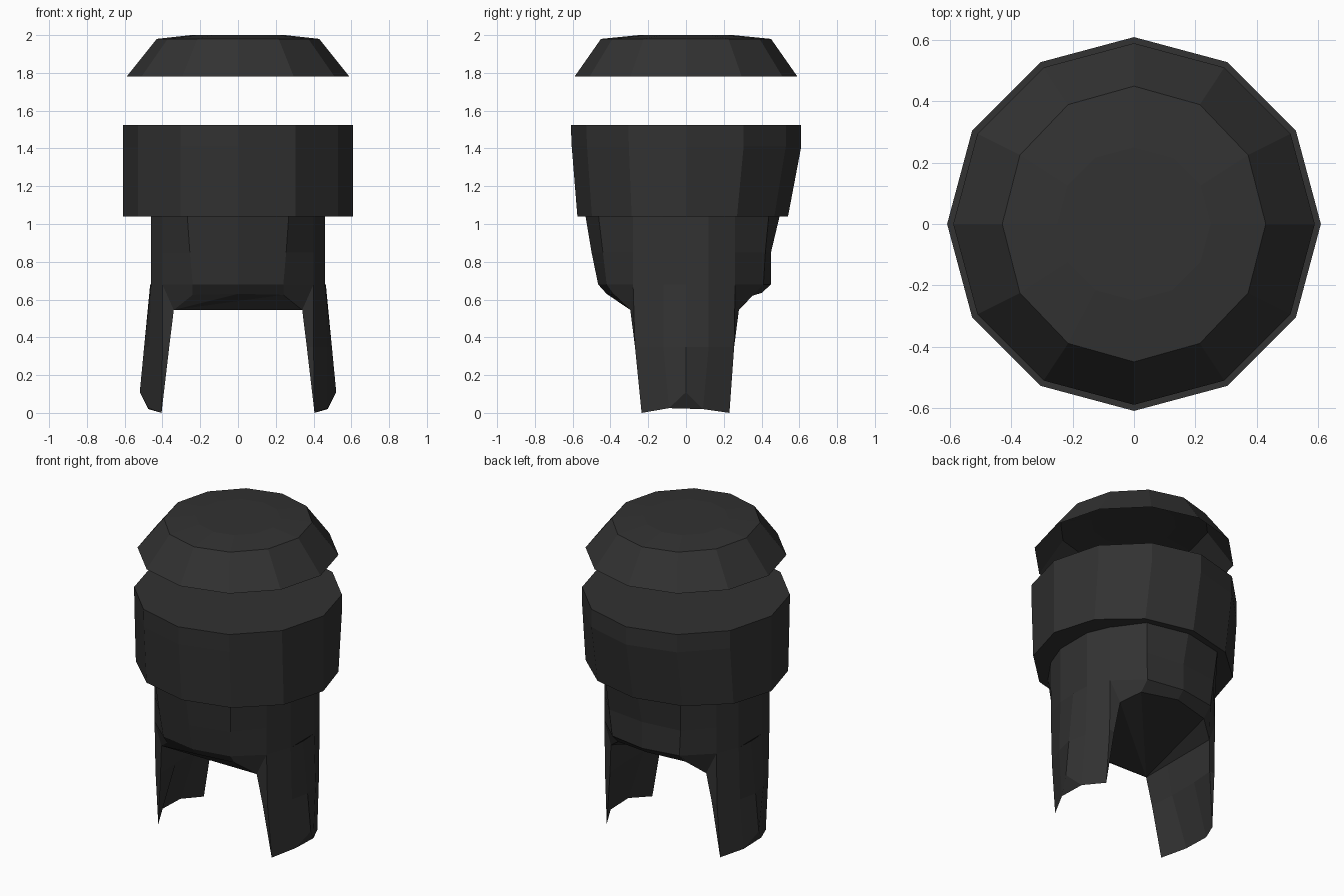
import bpy, bmesh, math

if "Cube" in bpy.data.objects:
    bpy.data.objects.remove(bpy.data.objects["Cube"])

dark = bpy.data.materials.new("dark_grey")
dark.diffuse_color = (0.032, 0.032, 0.032, 1)
dark.use_nodes = True
dark.node_tree.nodes["Principled BSDF"].inputs["Base Color"].default_value = dark.diffuse_color


def loft(name, rings, cap_start=True, cap_end=True, merge=False, fan=None):
    """Skin a stack of equal-length point rings into a flat-shaded mesh."""
    bm = bmesh.new()
    rows = [[bm.verts.new(p) for p in ring] for ring in rings]
    n = len(rows[0])
    for a, b in zip(rows, rows[1:]):
        for i in range(n):
            j = (i + 1) % n
            bm.faces.new((a[i], a[j], b[j], b[i]))
    if cap_start:
        bm.faces.new(rows[0])
    if fan is not None:
        # close the last ring with triangles spreading from one vertex
        end = rows[-1]
        for k in range(1, n - 1):
            bm.faces.new((end[fan], end[(fan + k) % n], end[(fan + k + 1) % n]))
    elif cap_end:
        bm.faces.new(rows[-1])
    if merge:
        bmesh.ops.remove_doubles(bm, verts=bm.verts, dist=0.0005)
    bmesh.ops.recalc_face_normals(bm, faces=bm.faces)
    mesh = bpy.data.meshes.new(name)
    bm.to_mesh(mesh)
    bm.free()
    mesh.materials.append(dark)
    obj = bpy.data.objects.new(name, mesh)
    bpy.context.collection.objects.link(obj)
    return obj


def dodecagon(z, rx, front, back):
    """12-sided ring whose front and back depths may differ."""
    pts = []
    for i in range(12):
        a = math.tau * i / 12
        s = math.sin(a)
        pts.append((rx * math.cos(a), s * (back if s > 0 else front), z))
    return pts


# Floating cap: open underneath, slightly domed top
loft("cap", [dodecagon(1.78, 0.59, 0.59, 0.59),
             dodecagon(1.98, 0.43, 0.45, 0.45),
             dodecagon(2.0, 0.25, 0.25, 0.25)], cap_start=False)

# Wide collar, tapering in depth towards the bottom
loft("collar", [dodecagon(1.04, 0.61, 0.575, 0.54),
                dodecagon(1.41, 0.61, 0.605, 0.61),
                dodecagon(1.525, 0.61, 0.61, 0.61)])


# Body: faceted front and back, shallow side plates; points run front to back
def body_ring(front, half, back):
    return [front] + half + [back] + [(-x, y, z) for x, y, z in reversed(half)]


def flat_ring(z, front, front_edge, back, back_edge, edge_x):
    half = [(edge_x, front_edge, z), (0.40, -0.28, z), (0.46, -0.12, z),
            (0.46, 0.12, z), (0.40, 0.26, z), (edge_x, back_edge, z)]
    return body_ring((0, front, z), half, (0, back, z))


# Underside: raised front and back sills, low corners at the legs
sill = body_ring((0, -0.42, 0.63),
                 [(0.24, -0.38, 0.625), (0.34, -0.295, 0.545), (0.34, -0.12, 0.545),
                  (0.34, 0.12, 0.545), (0.34, 0.28, 0.545), (0.24, 0.35, 0.62)],
                 (0, 0.40, 0.635))
loft("body", [flat_ring(1.06, -0.535, -0.465, 0.50, 0.44, 0.27),
              flat_ring(0.85, -0.50, -0.44, 0.45, 0.42, 0.255),
              flat_ring(0.68, -0.465, -0.42, 0.45, 0.41, 0.24),
              sill], fan=12)

# Legs: faceted outside, inner wall meeting the outside at a thin lower edge
top_out = [(0.40, -0.28, 0.68), (0.46, -0.12, 0.68), (0.465, 0, 0.68),
           (0.46, 0.12, 0.68), (0.40, 0.26, 0.68)]
top_in = [(0.34, 0.28, 0.545), (0.34, 0.10, 0.545), (0.34, -0.10, 0.545), (0.34, -0.295, 0.545)]
mid_out = [(0.40, -0.27, 0.35), (0.47, -0.12, 0.35), (0.497, 0, 0.35),
           (0.47, 0.12, 0.35), (0.40, 0.255, 0.35)]
mid_in = [(0.364, 0.255, 0.35), (0.375, 0.10, 0.35), (0.375, -0.10, 0.35), (0.364, -0.27, 0.35)]
low_out = [(0.405, -0.235, 0), (0.475, -0.09, 0.025), (0.52, 0, 0.11),
           (0.475, 0.09, 0.02), (0.405, 0.23, 0)]
low_in = [low_out[4], low_out[3], low_out[1], low_out[0]]

for side, label in ((1, "right"), (-1, "left")):
    rings = [[(side * x, y, z) for x, y, z in outer + inner]
             for outer, inner in ((top_out, top_in), (mid_out, mid_in), (low_out, low_in))]
    loft(label + "_leg", rings, cap_start=False, cap_end=False, merge=True)
    # Chamfered toe closing the lower outer tip
    toe = bpy.data.meshes.new(label + "_toe")
    toe.from_pydata([(side * x, y, z) for x, y, z in low_out[1:4]], [],
                    [(0, 1, 2) if side < 0 else (2, 1, 0)])
    toe.materials.append(dark)
    bpy.context.collection.objects.link(bpy.data.objects.new(label + "_toe", toe))
